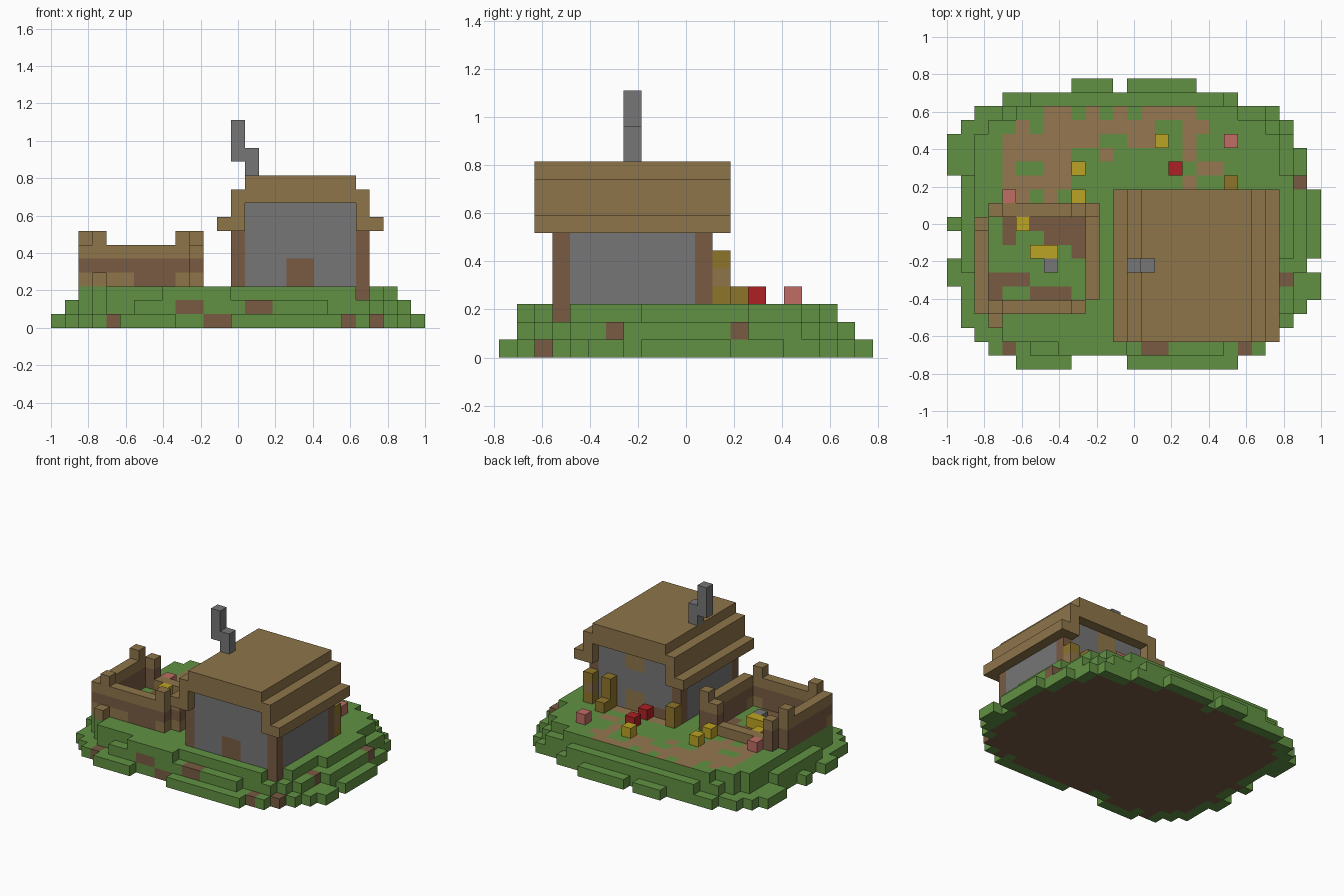
import bpy
import bmesh
from mathutils import Vector

old = bpy.data.objects.get("Cube")
if old:
    bpy.data.objects.remove(old, do_unlink=True)

V = 2 / 27                                   # edge of one block
ORIGIN = Vector((-1, -10.5 * V, 0))


def linear(c):
    c /= 255
    return c / 12.92 if c <= 0.04045 else ((c + 0.055) / 1.055) ** 2.4


COLORS = {
    "grass": (97, 145, 66), "wood": (142, 117, 74), "path": (149, 119, 80),
    "dirt": (120, 91, 66), "stone": (118, 118, 118), "yellow": (188, 163, 36),
    "ochre": (143, 117, 42), "red": (174, 32, 36), "pink": (191, 109, 101),
}
MATS = {}
for name, rgb in COLORS.items():
    m = bpy.data.materials.new(name)
    m.use_nodes = True
    col = (*[linear(c) for c in rgb], 1)
    m.diffuse_color = col
    m.node_tree.nodes["Principled BSDF"].inputs["Base Color"].default_value = col
    MATS[name] = m

DIRS = [Vector(d) for d in ((1, 0, 0), (-1, 0, 0), (0, 1, 0), (0, -1, 0), (0, 0, 1), (0, 0, -1))]


def blocks(name, cells, top_paint=None):
    """Skin a dictionary of coloured blocks, keeping only the exposed faces."""
    top_paint = top_paint or {}
    used = sorted(set(cells.values()) | set(top_paint.values()))
    bm = bmesh.new()
    verts = {}
    for c, color in cells.items():
        for d in DIRS:
            n = tuple(int(c[a] + d[a]) for a in range(3))
            if n in cells:
                continue
            u = Vector((abs(d.y), abs(d.z), abs(d.x)))
            w = d.cross(u)
            mid = Vector(c) + Vector((.5, .5, .5)) + d / 2
            ring = []
            for p, q in ((-1, -1), (1, -1), (1, 1), (-1, 1)):
                pos = mid + u * p / 2 + w * q / 2
                key = tuple(round(x) for x in pos)
                if key not in verts:
                    verts[key] = bm.verts.new(ORIGIN + Vector(key) * V)
                ring.append(verts[key])
            f = bm.faces.new(ring)
            paint = top_paint.get(c[:2], color) if d.z > 0 else color
            f.material_index = used.index(paint)
    me = bpy.data.meshes.new(name)
    bm.to_mesh(me)
    bm.free()
    for u in used:
        me.materials.append(MATS[u])
    ob = bpy.data.objects.new(name, me)
    bpy.context.collection.objects.link(ob)
    return ob


def box(i, j, k, color):
    """Inclusive block ranges; a single number means one block."""
    r = [range(a, a + 1) if isinstance(a, int) else range(a[0], a[1] + 1) for a in (i, j, k)]
    return {(x, y, z): color for x in r[0] for y in r[1] for z in r[2]}


# Terraced island: three layers of overlapping rectangles
LAYERS = [
    [((3, 22), (1, 18)), ((4, 20), 19), ((2, 23), (2, 18)), ((1, 24), (3, 17)),
     ((1, 25), (4, 15)), ((5, 8), 0), ((13, 20), 0), ((9, 11), 20), ((13, 17), 20),
     (0, (14, 16)), (0, 10), (0, (6, 7)), (26, (8, 12)), (26, (5, 6))],
    [((6, 19), (1, 19)), ((4, 22), (2, 18)), ((3, 23), (3, 17)), ((2, 24), (4, 16)),
     ((1, 25), (7, 13))],
    [((8, 12), (1, 18)), ((4, 21), (2, 17)), ((5, 20), 18), ((3, 22), (3, 17)),
     ((2, 23), (4, 16)), ((2, 24), (8, 13))],
]
island = {}
for k, rects in enumerate(LAYERS):
    for i, j in rects:
        island.update(box(i, j, k, "grass"))
# Soil inside, grass on every exposed block
for (i, j, k) in list(island):
    sides = ((i + 1, j, k), (i - 1, j, k), (i, j + 1, k), (i, j - 1, k))
    if (i, j, k + 1) in island and all(s in island for s in sides):
        island[i, j, k] = "dirt"
# Bare soil patches on the rim
for k, columns in ((0, (4, 11, 12, 21, 23)), (1, (9, 10, 14, 15))):
    for i in columns:
        j = min(c[1] for c in island if c[0] == i and c[2] == k)
        island[i, j, k] = "dirt"
for j in (6, 13):
    i = max(c[0] for c in island if c[1] == j and c[2] == 1)
    island[i, j, 1] = "dirt"
island[22, 3, 2] = "dirt"

# Ground painting by row, starting at column 3: p = path, d = bare soil
GROUND = {
    18: "....pp.p.p.pppp", 17: "..p.pppppppp..pp", 16: ".ppppppp..pp..p",
    15: ".ppppp..p.....p", 14: ".p..pp.........pp", 13: ".ppppp........p",
    12: "..p.p......pppppp", 10: ".d.dddd", 9: ".d..ddd", 8: "......d",
    6: "ddd", 5: "d..ddd",
}
paint = {(i + 3, j): {"p": "path", "d": "dirt"}[ch]
         for j, row in GROUND.items() for i, ch in enumerate(row) if ch != "."}
blocks("island", island, paint)

# House walls with corner posts and doors
walls = {}
for j in (3, 11):
    walls.update(box((14, 21), j, (3, 8), "stone"))
for i in (13, 22):
    walls.update(box(i, (4, 10), (3, 6), "stone"))
    for j in (3, 11):
        walls.update(box(i, j, (3, 6), "dirt"))
walls.update(box((17, 18), 3, (3, 4), "dirt"))
walls.update(box((17, 18), 11, (3, 4), "wood"))
walls.update(box((17, 18), 11, (7, 8), "wood"))
walls.update(box((14, 16), 11, 3, "dirt"))
blocks("house_walls", walls)

# Stepped roof, open underneath
roof = {}
for i, j, k in (((14, 21), (2, 12), (9, 10)), (13, (2, 12), (7, 9)), (22, (2, 12), (7, 9)),
                (12, (2, 12), 7), (23, (2, 12), 7)):
    roof.update(box(i, j, k, "wood"))
blocks("roof", roof)

# Crooked chimney
blocks("chimney", box(14, 7, (11, 12), "stone") | box(13, 7, (12, 14), "stone"))

# Pen wall with a low side at the back and raised posts
WALL_COLORS = {3: "dirt", 4: "dirt", 5: "wood", 6: "wood"}
pen = {}
for i, j in (((2, 9), 4), (2, (4, 10)), (10, (5, 11)), (9, 11), (3, 11)):
    for k in (3, 4, 5):
        pen.update(box(i, j, k, WALL_COLORS[k]))
pen.update(box((4, 8), 11, 3, "wood"))
for i in (2, 3, 4, 5, 9):
    pen[i, 4, 3] = "wood"
pen[10, 5, 3] = "wood"
for i, j in ((2, 10), (3, 4), (9, 4), (10, 11)):
    pen[i, j, 6] = "wood"
pen[3, 3, 3] = "wood"
blocks("pen_wall", pen)

# Stacked posts beside the back door
posts = box(20, 12, (3, 5), "ochre") | box(20, 13, 3, "ochre")
posts |= box(22, 12, (3, 5), "ochre") | box(13, 12, (3, 4), "ochre")
posts[22, 12, 4] = "wood"
blocks("back_posts", posts)

# Loose blocks in the yard and pen
LOOSE = {
    "yellow": [(15, 16), (9, 14), (9, 12), (5, 10), (6, 8), (7, 8)],
    "pink": [(20, 16), (4, 12)],
    "red": [(16, 14), (16, 12)],
    "stone": [(7, 7)],
}
for color, spots in LOOSE.items():
    blocks(color + "_yard_blocks", {(i, j, 3): color for i, j in spots})
